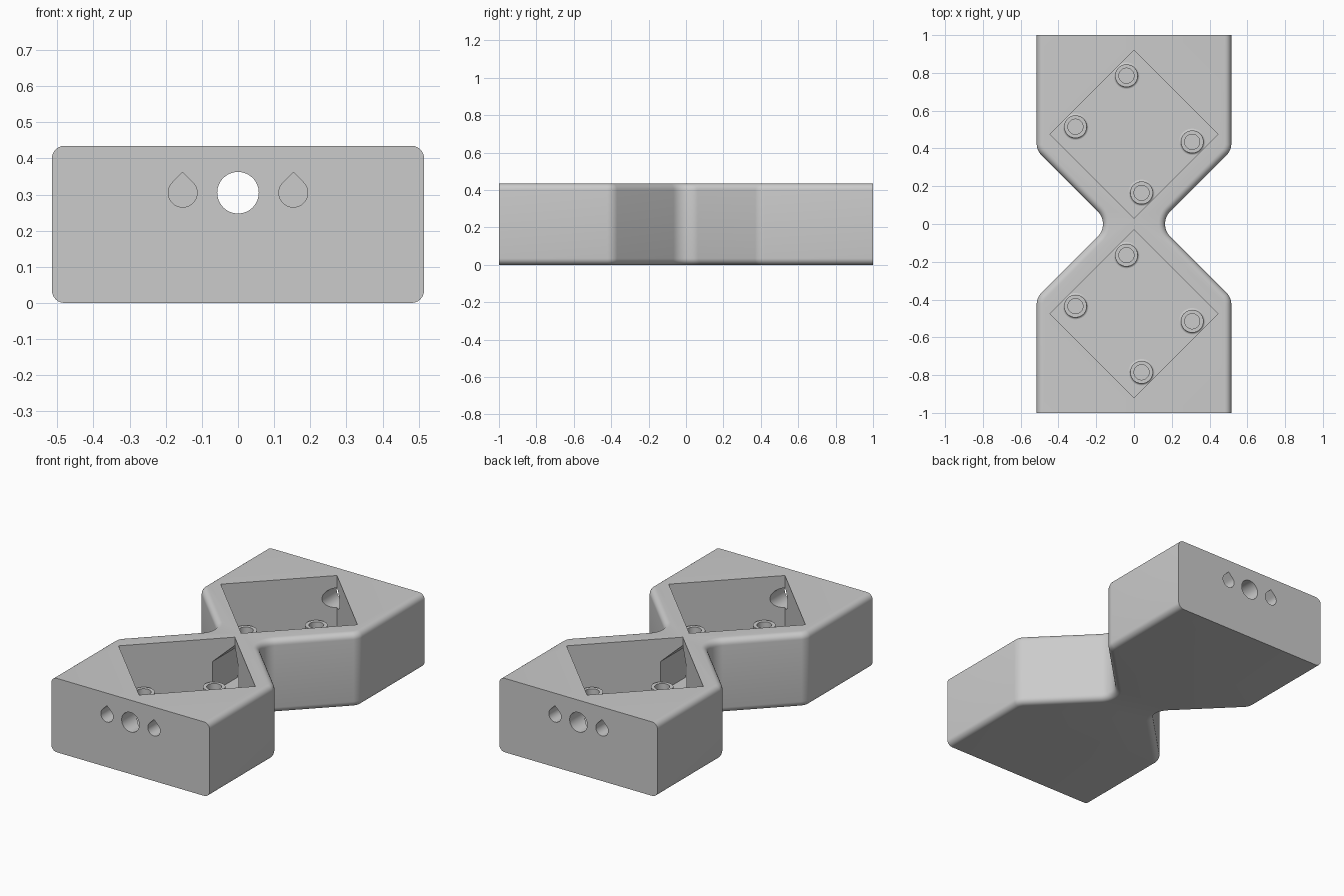
import bpy, bmesh, math
from mathutils import Matrix

if "Cube" in bpy.data.objects:
    bpy.data.objects.remove(bpy.data.objects["Cube"], do_unlink=True)

HALF_W, HEIGHT, FLOOR = 0.515, 0.435, 0.12
HOLE_Z, HOLE_R = 0.305, 0.0575
POCKET_Y, POCKET_R = 0.475, 0.445
POST_TOP = 0.185

grey = bpy.data.materials.new("plain grey")
grey.use_nodes = True
grey.diffuse_color = (0.6, 0.6, 0.6, 1)
grey.node_tree.nodes["Principled BSDF"].inputs["Base Color"].default_value = (0.6, 0.6, 0.6, 1)


def add_object(name, bm):
    bmesh.ops.recalc_face_normals(bm, faces=bm.faces)
    mesh = bpy.data.meshes.new(name)
    bm.to_mesh(mesh)
    bm.free()
    mesh.materials.append(grey)
    obj = bpy.data.objects.new(name, mesh)
    bpy.context.collection.objects.link(obj)
    return obj


def prism(outline, axis, lo, hi):
    """Extrude a 2D outline along z (points x, y) or along y (points x, z)."""
    place = (lambda p, t: (p[0], p[1], t)) if axis == "z" else (lambda p, t: (p[0], t, p[1]))
    bm = bmesh.new()
    face = bm.faces.new([bm.verts.new(place(p, lo)) for p in outline])
    top = bmesh.ops.extrude_face_region(bm, geom=[face])["geom"]
    shift = (0, 0, hi - lo) if axis == "z" else (0, hi - lo, 0)
    bmesh.ops.translate(bm, vec=shift, verts=[v for v in top if isinstance(v, bmesh.types.BMVert)])
    bmesh.ops.recalc_face_normals(bm, faces=bm.faces)
    return bm


def circle(cx, cy, r, n=48):
    return [(cx + r * math.cos(math.tau * i / n), cy + r * math.sin(math.tau * i / n)) for i in range(n)]


def teardrop(cx, cz, r, n=32):
    # round below, 45 degree point on top
    arc = [math.radians(135 + 270 * i / n) for i in range(n + 1)]
    return [(cx + r * math.cos(a), cz + r * math.sin(a)) for a in arc] + [(cx, cz + r * math.sqrt(2))]


def select_object(obj):
    bpy.ops.object.select_all(action="DESELECT")
    obj.select_set(True)
    bpy.context.view_layer.objects.active = obj


def cut(target, bm):
    cutter = add_object("cutter", bm)
    cutter.hide_render = True
    mod = target.modifiers.new("cut", "BOOLEAN")
    mod.operation, mod.solver, mod.object = "DIFFERENCE", "EXACT", cutter
    select_object(target)
    bpy.ops.object.modifier_apply(modifier=mod.name)
    bpy.data.objects.remove(cutter, do_unlink=True)


# Waisted body
side = [(HALF_W, -1), (HALF_W, -0.39), (0.125, 0), (HALF_W, 0.39), (HALF_W, 1)]
bm = prism(side + [(-x, y) for x, y in reversed(side)], "z", 0, HEIGHT)


def round_edges(rule, offset, segments):
    edges = [e for e in bm.edges if rule(e.verts[0].co, e.verts[1].co)]
    bmesh.ops.bevel(bm, geom=edges, offset=offset, offset_type="OFFSET",
                    segments=segments, profile=0.5, affect="EDGES")


def upright(a, b):
    return abs(a.z - b.z) > 0.1


round_edges(lambda a, b: upright(a, b) and abs(a.y) < 0.1, 0.095, 12)
round_edges(lambda a, b: upright(a, b) and 0.3 < abs(a.y) < 0.5, 0.03, 6)
# Soft top and bottom rims, leaving the end faces crisp
round_edges(lambda a, b: not upright(a, b) and not (abs(a.y) > 0.99 and abs(b.y) > 0.99), 0.035, 6)
body = add_object("body", bm)

# Diamond pockets
for s in (-1, 1):
    y = s * POCKET_Y
    diamond = [(POCKET_R, y), (0, y + POCKET_R), (-POCKET_R, y), (0, y - POCKET_R)]
    cut(body, prism(diamond, "z", FLOOR, HEIGHT + 0.1))

# Peaked passage joining the pockets
peak, w = HOLE_Z + HOLE_R * math.sqrt(2), 0.085
cut(body, prism([(-w, FLOOR), (w, FLOOR), (w, peak - w), (0, peak), (-w, peak - w)], "y", -0.15, 0.15))

# Cable bore and blind teardrop holes in both ends
for s in (-1, 1):
    cut(body, prism(circle(0, HOLE_Z, HOLE_R), "y", *sorted((s * 0.7, s * 1.1))))
    for x in (-0.153, 0.153):
        cut(body, prism(teardrop(x, HOLE_Z, 0.04), "y", *sorted((s * 0.84, s * 1.1))))

# Screw posts: bored, with a flared foot
post_spots = [(-0.04, 0.31), (-0.31, 0.04), (0.308, -0.04), (0.04, -0.31)]
flare = [(0.07 - 0.01 * math.sin(a), FLOOR + 0.01 - 0.01 * math.cos(a))
         for a in (i * math.pi / 8 for i in range(5))]
profile = [(0.04, FLOOR - 0.005), (0.04, POST_TOP), (0.06, POST_TOP)] + flare[::-1] + [(0.07, FLOOR - 0.005)]
posts = []
for s in (-1, 1):
    for px, py in post_spots:
        spot = (px, py + s * POCKET_Y)
        cut(body, prism(circle(*spot, 0.04, 40), "z", 0.06, FLOOR + 0.05))
        bm = bmesh.new()
        ring = [bm.verts.new((r, 0, z)) for r, z in profile]
        edges = [bm.edges.new((ring[i], ring[(i + 1) % len(ring)])) for i in range(len(ring))]
        bmesh.ops.spin(bm, geom=ring + edges, cent=(0, 0, 0), axis=(0, 0, 1),
                       angle=math.tau, steps=40, use_merge=True)
        bmesh.ops.remove_doubles(bm, verts=bm.verts, dist=0.0001)
        bmesh.ops.transform(bm, matrix=Matrix.Translation((*spot, 0)), verts=bm.verts)
        posts.append(add_object("screw_post", bm))

for obj in [body] + posts:
    select_object(obj)
    bpy.ops.object.shade_smooth_by_angle(angle=math.radians(30))
